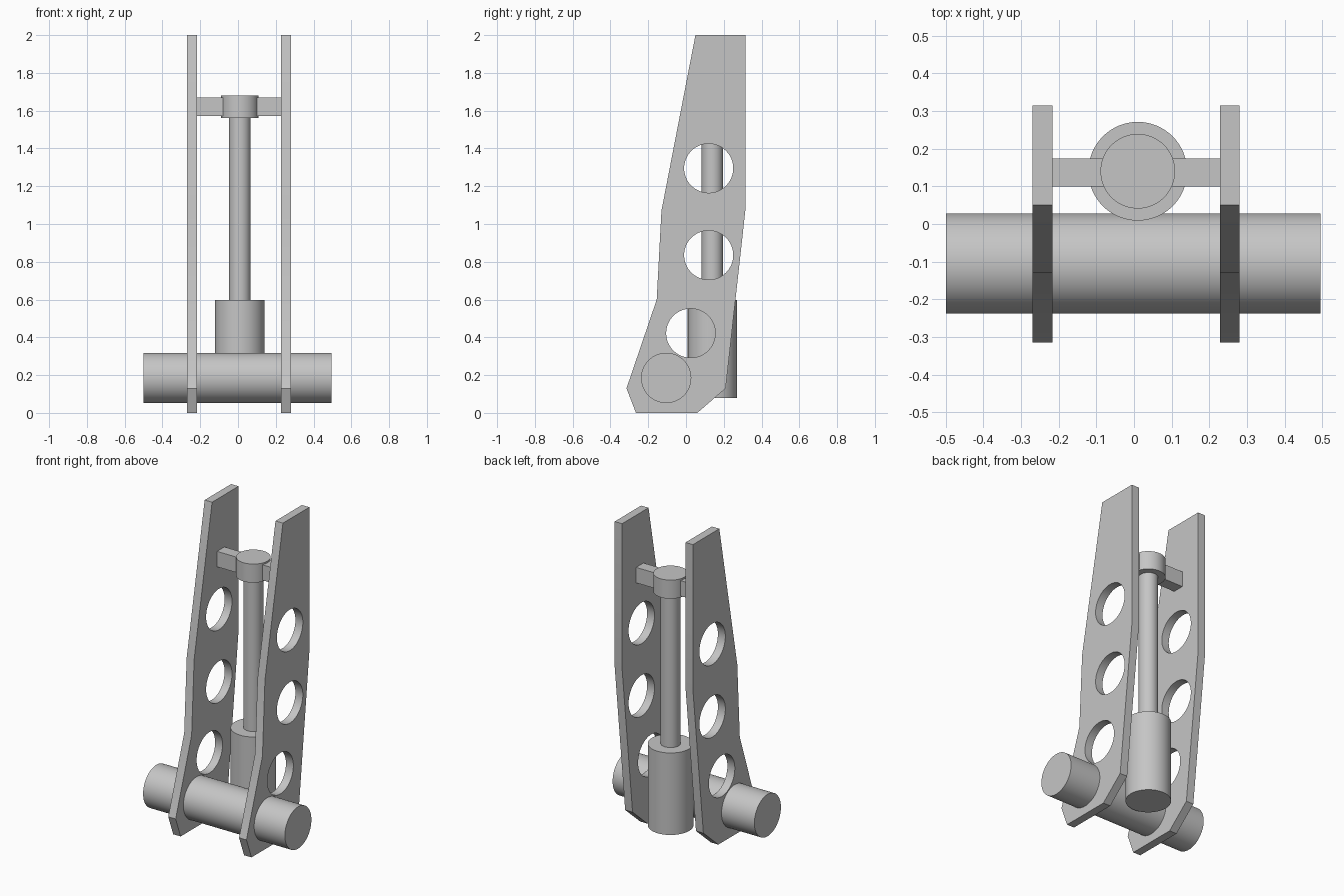
import bpy, bmesh
from math import pi, sin, cos, radians
from mathutils import Matrix

cube = bpy.data.objects.get("Cube")
if cube:
    bpy.data.objects.remove(cube, do_unlink=True)

GREY = (0.56, 0.56, 0.56, 1.0)
steel = bpy.data.materials.new("plain_grey")
steel.use_nodes = True
steel.diffuse_color = GREY
steel.node_tree.nodes["Principled BSDF"].inputs["Base Color"].default_value = GREY


def finish(name, bm):
    """Turn a bmesh into a named grey object with sharp edges kept."""
    bmesh.ops.recalc_face_normals(bm, faces=bm.faces)
    mesh = bpy.data.meshes.new(name)
    bm.to_mesh(mesh)
    bm.free()
    mesh.materials.append(steel)
    obj = bpy.data.objects.new(name, mesh)
    bpy.context.collection.objects.link(obj)
    bpy.ops.object.select_all(action="DESELECT")
    obj.select_set(True)
    bpy.context.view_layer.objects.active = obj
    bpy.ops.object.shade_smooth_by_angle(angle=radians(30))
    return obj


def cylinder(name, centre, radius, length, axis="Z"):
    bm = bmesh.new()
    turn = Matrix.Rotation(pi / 2, 4, "Y") if axis == "X" else Matrix()
    bmesh.ops.create_cone(bm, cap_ends=True, segments=64, radius1=radius,
                          radius2=radius, depth=length,
                          matrix=Matrix.Translation(centre) @ turn)
    return finish(name, bm)


def box(name, centre, size):
    bm = bmesh.new()
    bmesh.ops.create_cube(bm, size=1, matrix=Matrix.Translation(centre) @ Matrix.Diagonal((*size, 1)))
    return finish(name, bm)


def circle(y, z, radius, steps=64):
    return [(y + radius * cos(2 * pi * i / steps), z + radius * sin(2 * pi * i / steps))
            for i in range(steps)]


def plate(name, x, thickness, loops):
    """Extrude a filled side outline with round holes across x."""
    curve = bpy.data.curves.new(name + "_outline", "CURVE")
    curve.dimensions = "2D"
    curve.fill_mode = "BOTH"
    curve.extrude = thickness / 2
    for loop in loops:
        spline = curve.splines.new("POLY")
        spline.points.add(len(loop) - 1)
        for point, (y, z) in zip(spline.points, loop):
            point.co = (y, z, 0, 1)
        spline.use_cyclic_u = True
    helper = bpy.data.objects.new(name + "_outline", curve)
    bm = bmesh.new()
    bm.from_mesh(helper.to_mesh())
    helper.to_mesh_clear()
    bpy.data.objects.remove(helper)
    bpy.data.curves.remove(curve)
    bmesh.ops.remove_doubles(bm, verts=bm.verts, dist=0.0001)
    stand = Matrix(((0, 0, 1, x), (1, 0, 0, 0), (0, 1, 0, 0), (0, 0, 0, 1)))
    bmesh.ops.transform(bm, matrix=stand, verts=bm.verts)
    return finish(name, bm)


# Pair of perforated side plates
outline = [(0.05, 2), (0.315, 2), (0.315, 1.08), (0.21, 0.13), (0.06, 0),
           (-0.265, 0), (-0.315, 0.13), (-0.155, 0.6), (-0.13, 1.07)]
holes = [circle(y, z, 0.13) for y, z in ((0.12, 1.295), (0.12, 0.835), (0.025, 0.422))]
for name, x in (("right_side_plate", -0.243), ("left_side_plate", 0.254)):
    plate(name, x, 0.052, [outline] + holes)

# Cross shaft through the plates
cylinder("cross_shaft", (-0.002, -0.105, 0.185), 0.133, 0.995, "X")

# Upright piston with its head and cross arm
PX, PY = 0.01, 0.14
cylinder("piston_barrel", (PX, PY, 0.338), 0.131, 0.52)
cylinder("piston_rod", (PX, PY, 1.09), 0.057, 1.0)
cylinder("piston_head", (PX, PY, 1.621), 0.099, 0.118)
box("cross_arm", (0.006, 0.137, 1.62), (0.447, 0.074, 0.098))
